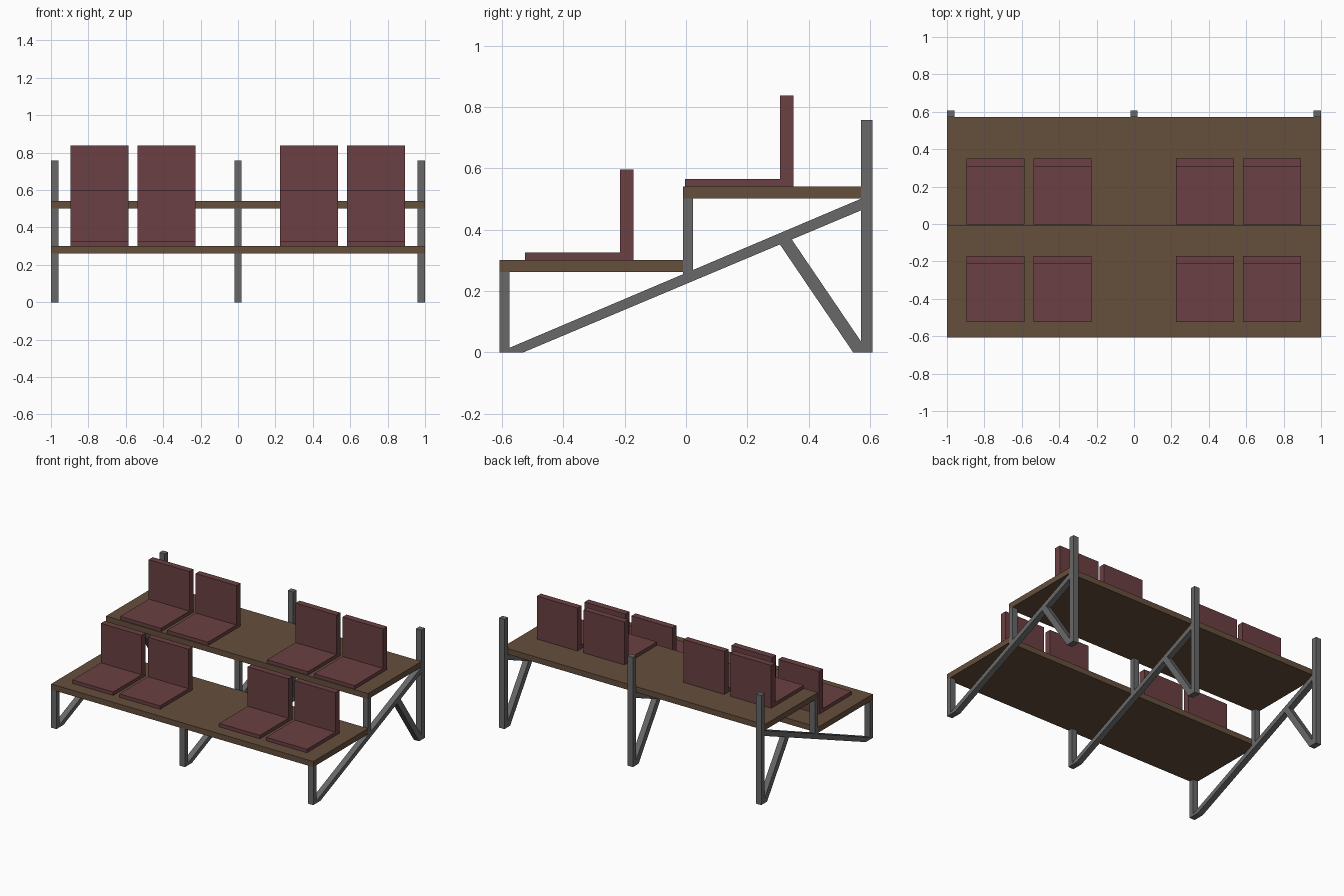
import bpy, bmesh

if "Cube" in bpy.data.objects:
    bpy.data.objects.remove(bpy.data.objects["Cube"])


def material(name, rgb):
    m = bpy.data.materials.new(name)
    m.diffuse_color = (*rgb, 1)
    m.use_nodes = True
    m.node_tree.nodes["Principled BSDF"].inputs["Base Color"].default_value = m.diffuse_color
    return m


WOOD = material("brown_wood", (0.13, 0.078, 0.045))
MAROON = material("maroon_plastic", (0.147, 0.051, 0.056))
STEEL = material("grey_steel", (0.14, 0.14, 0.14))


def extrude(name, profile, x, width, mat):
    """Extrude a (y, z) profile along x, centred on the given x."""
    bm = bmesh.new()
    face = bm.faces.new([bm.verts.new((x - width / 2, y, z)) for y, z in profile])
    new = bmesh.ops.extrude_face_region(bm, geom=[face])["geom"]
    verts = [v for v in new if isinstance(v, bmesh.types.BMVert)]
    bmesh.ops.translate(bm, verts=verts, vec=(width, 0, 0))
    bmesh.ops.recalc_face_normals(bm, faces=bm.faces)
    mesh = bpy.data.meshes.new(name)
    bm.to_mesh(mesh)
    bm.free()
    mesh.materials.append(mat)
    ob = bpy.data.objects.new(name, mesh)
    bpy.context.collection.objects.link(ob)
    return ob


def rect(y0, y1, z0, z1):
    return [(y0, z0), (y1, z0), (y1, z1), (y0, z1)]


# Two stepped decks
extrude("lower_deck", rect(-0.608, -0.01, 0.262, 0.301), 0, 2, WOOD)
extrude("upper_deck", rect(-0.01, 0.571, 0.502, 0.541), 0, 2, WOOD)

# Three identical support frames
frame_parts = {
    "front_leg": rect(-0.608, -0.575, 0, 0.262),
    "middle_post": [(-0.01, 0.254), (0.023, 0.268), (0.023, 0.502), (-0.01, 0.502)],
    "back_post": rect(0.571, 0.608, 0, 0.757),
    "sloping_beam": [(-0.575, 0), (-0.53, 0), (0.571, 0.463), (0.571, 0.501), (-0.575, 0.015)],
    "back_brace": [(0.545, 0), (0.571, 0), (0.571, 0.035), (0.345, 0.368), (0.306, 0.352)],
}
for side, x in (("left", -0.98), ("centre", 0), ("right", 0.98)):
    for part, profile in frame_parts.items():
        extrude(f"{part}_{side}", profile, x, 0.04, STEEL)

# L-shaped seats, four per row
for row, y, z in (("lower", -0.525, 0.301), ("upper", -0.004, 0.541)):
    profile = [(y, z), (y + 0.354, z), (y + 0.354, z + 0.296),
               (y + 0.31, z + 0.296), (y + 0.31, z + 0.024), (y, z + 0.024)]
    for i, x in enumerate((-0.74, -0.382, 0.38, 0.738)):
        extrude(f"{row}_seat_{i + 1}", profile, x, 0.311, MAROON)
